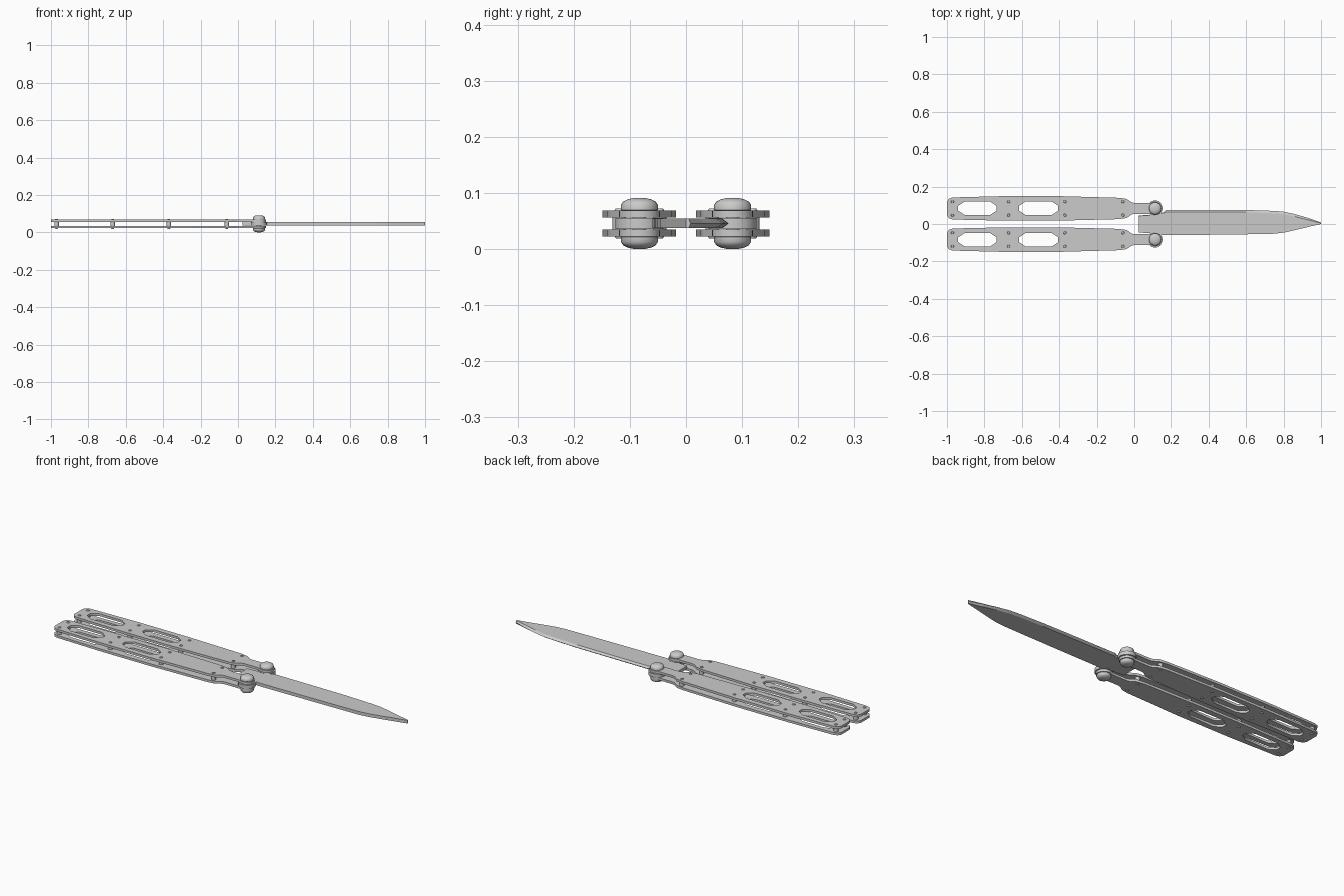
import bpy, bmesh, math

if "Cube" in bpy.data.objects:
    bpy.data.objects.remove(bpy.data.objects["Cube"])

ZC = 0.0455            # mid height of the knife
PX, PY = 0.112, 0.083  # pivot position (mirrored in y)


def mesh_object(name, bm, smooth=False):
    bmesh.ops.recalc_face_normals(bm, faces=bm.faces[:])
    me = bpy.data.meshes.new(name)
    bm.to_mesh(me)
    bm.free()
    ob = bpy.data.objects.new(name, me)
    bpy.context.collection.objects.link(ob)
    if smooth:
        bpy.ops.object.select_all(action='DESELECT')
        ob.select_set(True)
        bpy.context.view_layer.objects.active = ob
        bpy.ops.object.shade_smooth_by_angle(angle=math.radians(35))
    return ob


def flat_plate(name, loops, z, thick):
    """Extruded flat shape; the first loop is the outline, others are holes."""
    cu = bpy.data.curves.new(name, 'CURVE')
    cu.dimensions, cu.fill_mode, cu.extrude = '2D', 'BOTH', thick / 2
    for loop in loops:
        sp = cu.splines.new('POLY')
        sp.points.add(len(loop) - 1)
        for p, (x, y) in zip(sp.points, loop):
            p.co = (x, y, 0, 1)
        sp.use_cyclic_u = True
    ob = bpy.data.objects.new(name, cu)
    bpy.context.collection.objects.link(ob)
    ob.location.z = z
    bpy.ops.object.select_all(action='DESELECT')
    ob.select_set(True)
    bpy.context.view_layer.objects.active = ob
    bpy.ops.object.convert(target='MESH')
    return bpy.context.object


def lathe(name, x, y, profile, n=20):
    """Turned part around a vertical axis; profile is (radius, z) bottom to top."""
    bm = bmesh.new()
    rings = [[bm.verts.new((x + r * math.cos(2 * math.pi * i / n),
                            y + r * math.sin(2 * math.pi * i / n), z))
              for i in range(n)] for r, z in profile]
    for a, b in zip(rings, rings[1:]):
        for i in range(n):
            j = (i + 1) % n
            bm.faces.new((a[i], a[j], b[j], b[i]))
    bm.faces.new(rings[0])
    bm.faces.new(rings[-1])
    return mesh_object(name, bm, True)


def octagon(x0, x1, y0, y1, cx, cy):
    return [(x0 + cx, y0), (x1 - cx, y0), (x1, y0 + cy), (x1, y1 - cy),
            (x1 - cx, y1), (x0 + cx, y1), (x0, y1 - cy), (x0, y0 + cy)]


# handle outline: long body, slim neck, rounded pivot end
arc = [(PX + 0.037 * math.cos(a), PY + 0.037 * math.sin(a))
       for a in (math.radians(-125 + 25 * i) for i in range(11))]
outline = ([(-0.97, 0.024), (-0.7, 0.018), (-0.4, 0.018), (-0.08, 0.026),
            (-0.04, 0.032), (-0.015, 0.05), (0.0, 0.054), (0.075, 0.054)]
           + arc +
           [(0.075, 0.113), (0.0, 0.113), (-0.015, 0.117), (-0.04, 0.134),
            (-0.08, 0.14), (-0.4, 0.149), (-0.7, 0.149), (-0.97, 0.142),
            (-0.99, 0.135), (-1.0, 0.118), (-1.0, 0.048), (-0.99, 0.031)])
holes = [octagon(-0.94, -0.735, 0.048, 0.12, 0.035, 0.023),
         octagon(-0.615, -0.405, 0.048, 0.12, 0.035, 0.023)]

# domed pivot bolt with a shaft joining the two heads
half = [(0.012, 0.018), (0.028, 0.021), (0.033, 0.024), (0.033, 0.033),
        (0.029, 0.039), (0.021, 0.043), (0.010, 0.0455)]
bolt = [(r, ZC - h) for r, h in reversed(half)] + [(r, ZC + h) for r, h in half]
# spacer pin with small rivet heads just proud of the plates
pin = [(0.006, ZC - 0.0265), (0.008, ZC - 0.0235), (0.008, ZC - 0.0105),
       (0.012, ZC - 0.0105), (0.012, ZC + 0.0105), (0.008, ZC + 0.0105),
       (0.008, ZC + 0.0235), (0.006, ZC + 0.0265)]

for side, s in (("left", 1), ("right", -1)):
    loops = [[(x, s * y) for x, y in lp] for lp in [outline] + holes]
    for level, k in (("upper", 1), ("lower", -1)):
        flat_plate(f"{side}_handle_{level}_plate", loops, ZC + k * 0.0168, 0.0125)
    for i, x in enumerate((-0.97, -0.67, -0.37, -0.06)):
        for j, dy in enumerate((-0.036, 0.036)):
            lathe(f"{side}_handle_pin_{i}_{j}", x, s * (PY + dy), pin, 12)
    lathe(f"{side}_pivot_bolt", PX, s * PY, bolt, 20)
    # rounded tang lobe that the bolt passes through
    lathe(f"{side}_tang_lobe", PX, s * PY,
          [(0.043, ZC - 0.0095), (0.043, ZC + 0.0095)], 20)

# blade: blunt edge on -y, narrow sharpened bevel on +y (x, y_low, y_high, bevel)
sections = [(0.025, -0.045, 0.045, 0.002), (0.12, -0.052, 0.052, 0.002),
            (0.16, -0.06, 0.062, 0.003), (0.175, -0.06, 0.076, 0.011),
            (0.45, -0.057, 0.076, 0.012), (0.6, -0.055, 0.075, 0.012),
            (0.75, -0.052, 0.07, 0.013), (0.8, -0.046, 0.066, 0.013),
            (0.86, -0.033, 0.053, 0.013), (0.93, -0.016, 0.033, 0.011),
            (1.0, 0.0, 0.008, 0.003)]
t = 0.0085
bm = bmesh.new()
rings = [[bm.verts.new((x, y, ZC + z)) for y, z in
          ((lo, -t), (lo, t), (hi - b, t), (hi, 0), (hi - b, -t))]
         for x, lo, hi, b in sections]
for a, b in zip(rings, rings[1:]):
    for i in range(5):
        j = (i + 1) % 5
        bm.faces.new((a[i], a[j], b[j], b[i]))
bm.faces.new(rings[0])
bm.faces.new(rings[-1])
mesh_object("blade", bm)
